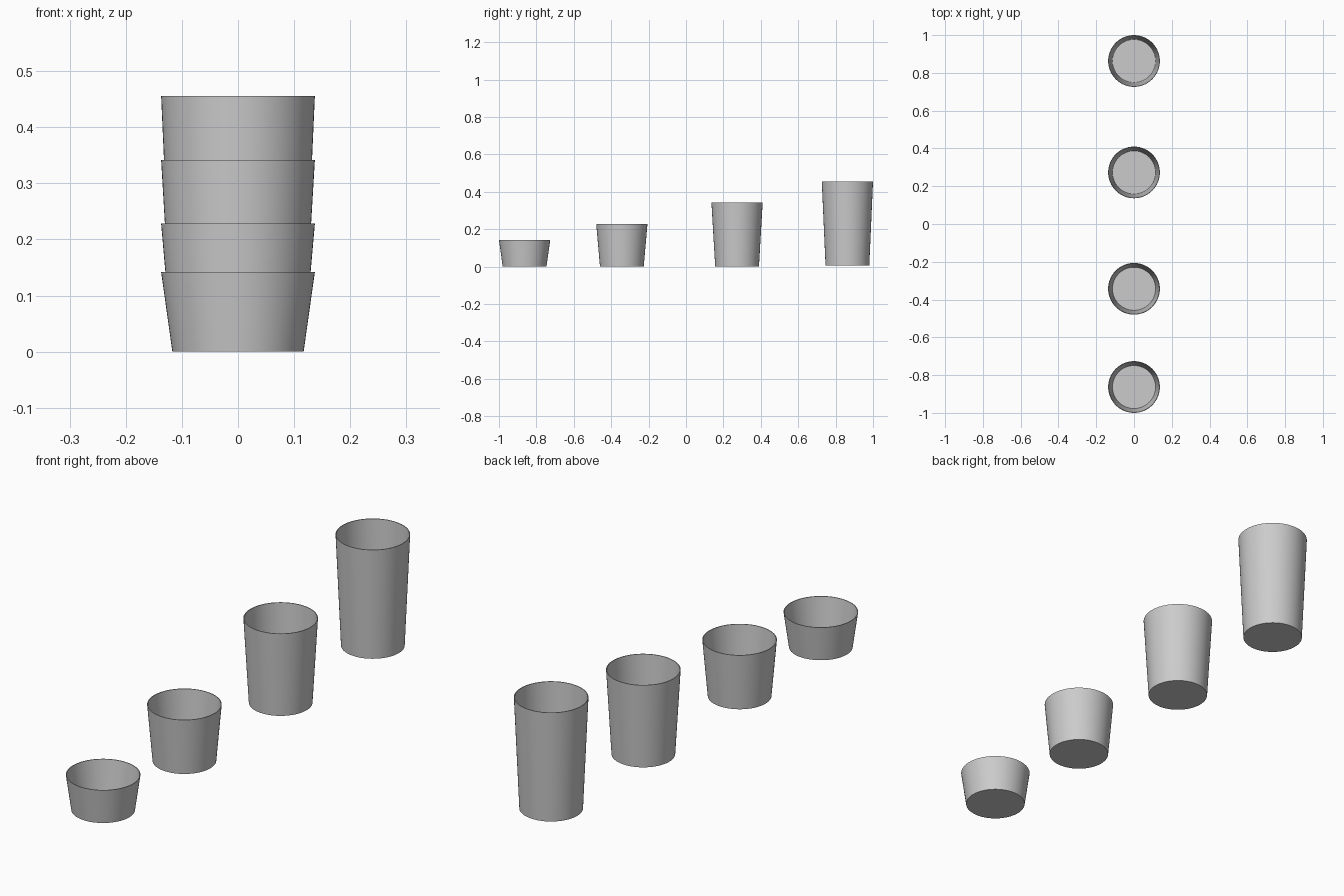
import bpy, bmesh, math

if "Cube" in bpy.data.objects:
    bpy.data.objects.remove(bpy.data.objects["Cube"])

SEGMENTS = 64
WALL = 0.003
TOP_R, BASE_R = 0.137, 0.117


def make_cup(name, y, base_z, top_z):
    # Open profile: outer base, outer wall, rim, inner wall, inner floor
    profile = [
        (BASE_R, base_z),
        (TOP_R, top_z),
        (TOP_R - WALL, top_z),
        (BASE_R - WALL, base_z + WALL),
    ]
    bm = bmesh.new()
    rings = []
    for r, z in profile:
        ring = []
        for i in range(SEGMENTS):
            a = 2 * math.pi * i / SEGMENTS
            ring.append(bm.verts.new((r * math.cos(a), r * math.sin(a), z)))
        rings.append(ring)
    for low, high in zip(rings, rings[1:]):
        for i in range(SEGMENTS):
            j = (i + 1) % SEGMENTS
            bm.faces.new((low[i], low[j], high[j], high[i]))
    # Underside and inner floor
    bm.faces.new(rings[0][::-1])
    bm.faces.new(rings[-1])
    bmesh.ops.recalc_face_normals(bm, faces=bm.faces)

    mesh = bpy.data.meshes.new(name)
    bm.to_mesh(mesh)
    bm.free()
    cup = bpy.data.objects.new(name, mesh)
    cup.location.y = y
    bpy.context.collection.objects.link(cup)

    bpy.ops.object.select_all(action='DESELECT')
    cup.select_set(True)
    bpy.context.view_layer.objects.active = cup
    bpy.ops.object.shade_smooth_by_angle(angle=math.radians(35))


# Row of cups, shortest at the front
for name, y, base_z, top_z in [
    ("short_cup", -0.863, 0.0, 0.142),
    ("medium_cup", -0.343, 0.0, 0.228),
    ("tall_cup", 0.273, 0.0, 0.342),
    ("tallest_cup", 0.863, 0.006, 0.456),
]:
    make_cup(name, y, base_z, top_z)
